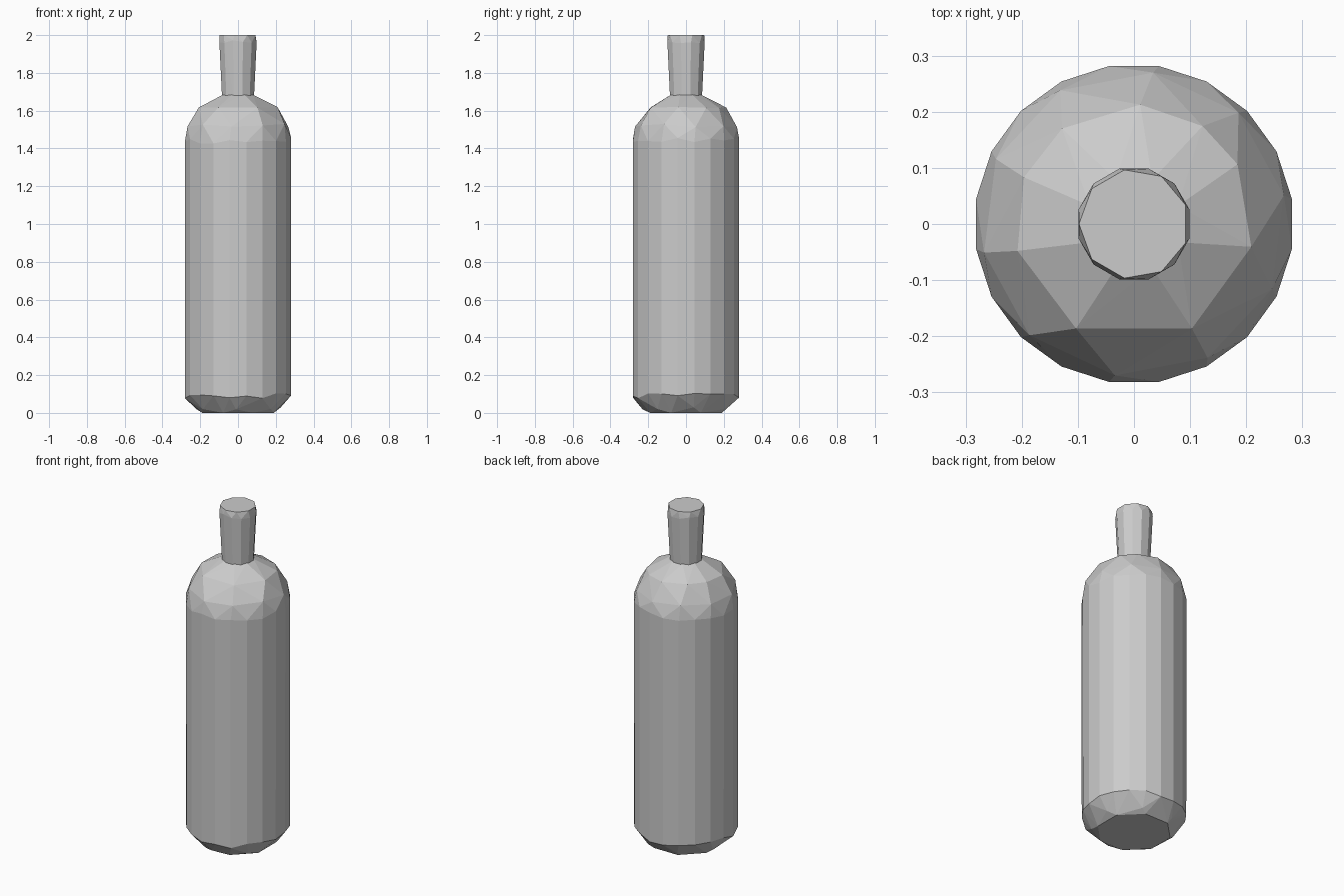
import bpy
import bmesh
import random
from math import cos, sin, tau, radians

random.seed(4)
if "Cube" in bpy.data.objects:
    bpy.data.objects.remove(bpy.data.objects["Cube"], do_unlink=True)

grey = bpy.data.materials.new("plain_grey")
grey.use_nodes = True
colour = (0.6, 0.6, 0.6, 1)
grey.diffuse_color = colour
grey.node_tree.nodes["Principled BSDF"].inputs["Base Color"].default_value = colour


def ring(z, radius, angles, wobble=0.0):
    """Points on a level circle, with a little height variation."""
    return [(radius * cos(a), radius * sin(a), z + random.uniform(-wobble, wobble))
            for a in angles]


def even(count, start=0.0):
    return [tau * (i + start) / count for i in range(count)]


def faceted_hull(name, rings):
    """Wrap stacked rings in one flat-faced convex skin."""
    bm = bmesh.new()
    for points in rings:
        for p in points:
            bm.verts.new(p)
    result = bmesh.ops.convex_hull(bm, input=bm.verts)
    loose = [v for v in bm.verts if not v.link_faces]
    bmesh.ops.delete(bm, geom=loose, context='VERTS')
    bmesh.ops.recalc_face_normals(bm, faces=bm.faces)
    mesh = bpy.data.meshes.new(name)
    bm.to_mesh(mesh)
    bm.free()
    mesh.materials.append(grey)
    obj = bpy.data.objects.new(name, mesh)
    bpy.context.collection.objects.link(obj)
    return obj


# Tank: flat base, straight wall, unevenly faceted domed shoulder
shoulder = [radians(a) for a in (30, 55, 87, 127, 157, 193, 241, 299, 349)]
wall = even(20, 0.5)
faceted_hull("tank_body", [
    ring(0.0, 0.205, even(8, 0.5)),
    ring(0.025, 0.23, even(7, 0.2), 0.008),
    ring(0.09, 0.284, wall, 0.015),
    ring(1.44, 0.285, wall, 0.015),
    ring(1.52, 0.272, even(10, 0.3), 0.012),
    ring(1.62, 0.213, shoulder, 0.006),
    ring(1.685, 0.085, even(8, 0.5)),
])

# Neck: slightly flared stub with a chipped rim
faceted_hull("valve_neck", [
    ring(1.66, 0.087, even(12, 0.5)),
    ring(1.965, 0.102, even(12, 0.5), 0.008),
    ring(2.0, 0.098, even(9, 0.5)),
])
